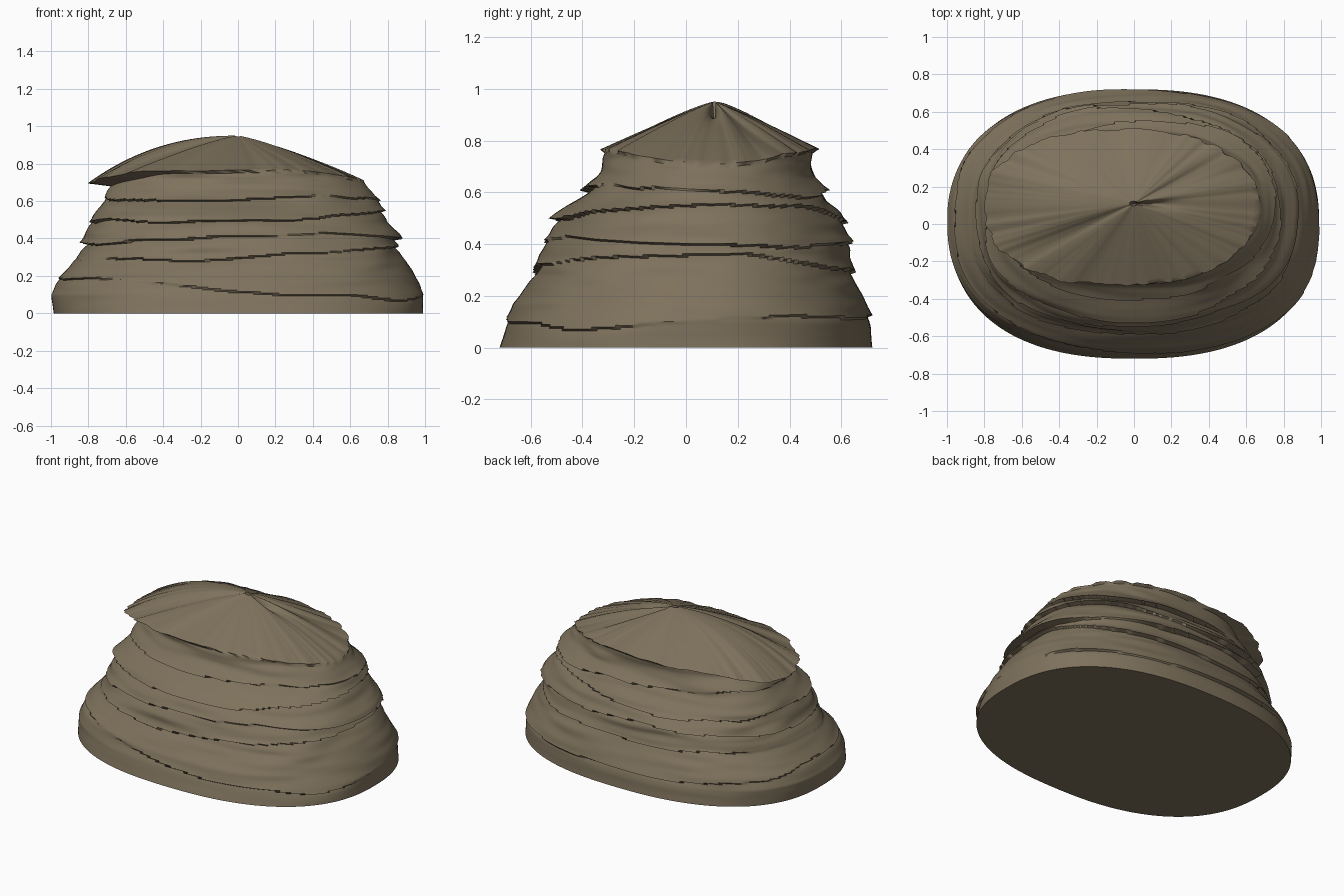
import bpy, math
from mathutils import Vector, noise

if "Cube" in bpy.data.objects:
    bpy.data.objects.remove(bpy.data.objects["Cube"])

SEG, BODY, CAP = 224, 90, 22

# outline of the rock by height: z, left x, right x, front y, back y
PROFILE = [
    (0.00, -0.985, 0.99, -0.72, 0.72),
    (0.10, -1.00, 0.99, -0.69, 0.705),
    (0.17, -0.965, 0.96, -0.665, 0.69),
    (0.28, -0.87, 0.90, -0.59, 0.65),
    (0.36, -0.825, 0.85, -0.565, 0.64),
    (0.42, -0.81, 0.845, -0.53, 0.63),
    (0.52, -0.775, 0.78, -0.475, 0.59),
    (0.60, -0.715, 0.735, -0.39, 0.54),
    (0.66, -0.69, 0.695, -0.34, 0.50),
    (0.72, -0.64, 0.65, -0.315, 0.48),
    (0.80, -0.62, 0.62, -0.31, 0.48),
]
# bedding seams: mean height, tilt across x, wave phase, ledge depth
SEAMS = [(0.13, -0.045, 0.5, 0.014), (0.31, 0.03, 2.1, 0.016),
         (0.40, 0.01, 4.0, 0.026), (0.51, 0.03, 1.2, 0.026),
         (0.61, -0.01, 3.0, 0.022)]


def extents(z):
    for a, b in zip(PROFILE, PROFILE[1:]):
        if z <= b[0]:
            f = max(0, (z - a[0]) / (b[0] - a[0]))
            return [p + (q - p) * f for p, q in zip(a[1:], b[1:])]
    return PROFILE[-1][1:]


def oval(ext, t, n):
    """Point on a lopsided superellipse and its centre."""
    c, s = math.cos(t), math.sin(t)
    cx, cy = (ext[0] + ext[1]) / 2, (ext[2] + ext[3]) / 2
    x = cx + (ext[1] - ext[0]) / 2 * math.copysign(abs(c) ** (2 / n), c)
    y = cy + (ext[3] - ext[2]) / 2 * math.copysign(abs(s) ** (2 / n), s)
    return Vector((x, y, 0)), Vector((cx, cy, 0))


def rough(t, z, freq, seed):
    return noise.noise(Vector((math.cos(t) * freq, math.sin(t) * freq, z + seed)))


def rim_height(t):
    c = math.cos(t)
    return 0.765 - (0.07 if c < 0 else 0.055) * abs(c) ** 4 + 0.008 * rough(t, 0, 3, 9)


def body_point(t, f):
    z = f * (rim_height(t) - 0.015)
    p, c = oval(extents(z), t, 2.4 - 0.1 * f)
    push = 0
    for z0, tilt, phase, depth in SEAMS:
        d = z - (z0 + tilt * math.cos(t) + 0.018 * math.sin(2 * t + phase)
                 + 0.02 * rough(t, 0, 2, phase))
        amount = depth * max(0.15, min(1.3, 0.8 + 1.5 * rough(t, 0, 1.6, phase + 20)))
        # lip just above the seam, undercut just below
        push += amount * (math.exp(-d / 0.035) if d > 0 else -0.7 * math.exp(d / 0.025))
    push += 0.02 * rough(t, z * 5, 1.5, 40) * min(1, z * 6)
    push += 0.012 * rough(t, z * 22, 2.5, 60) * min(1, z * 3)
    p += (p - c).normalized() * push
    p.z = z
    return p


def cap_point(t, s):
    c = math.cos(t)
    edge, mid = oval((-0.80, 0.665, -0.325, 0.505), t, 2.25)
    edge += (edge - mid).normalized() * (0.025 * rough(t, 0, 7, 3) + 0.012 * rough(t, 0, 18, 5))
    peak = Vector((0, 0.11, 0))
    p = peak.lerp(edge, s)
    power = 1.08 + (1.2 if c < 0 else 0.25) * c * c
    z0 = rim_height(t)
    z = z0 + (0.95 - z0) * (1 - s ** power)
    # split running out from the summit, and two soft creases
    da = math.atan2(math.sin(t), c)
    z -= 0.10 * math.exp(-(da / 0.22) ** 2) * math.exp(-s * 5)
    z -= 0.025 * math.exp(-((da - 0.65) / 0.2) ** 2) * 4 * s * (1 - s)
    z -= 0.025 * math.exp(-((da + 2.45) / 0.25) ** 2) * 4 * s * (1 - s)
    p.z = z + 0.01 * rough(t, s, 2, 70) * s * (1 - s)
    return p


# stack the rings: body from the ground up, then cap from rim to summit
angles = [2 * math.pi * i / SEG for i in range(SEG)]
rings = [[body_point(t, k / BODY) for t in angles] for k in range(BODY + 1)]
rings += [[cap_point(t, max(0.03, 1 - k / CAP)) for t in angles] for k in range(CAP + 1)]
verts = [p for r in rings for p in r] + [Vector((0, 0.11, 0.86))]
faces = [tuple(reversed(range(SEG)))]
for k in range(len(rings) - 1):
    for i in range(SEG):
        j = (i + 1) % SEG
        faces.append((k * SEG + i, k * SEG + j, (k + 1) * SEG + j, (k + 1) * SEG + i))
last = (len(rings) - 1) * SEG
faces += [(last + i, last + (i + 1) % SEG, len(verts) - 1) for i in range(SEG)]

mesh = bpy.data.meshes.new("layered_rock")
mesh.from_pydata(verts, [], faces)
mesh.update()
rock = bpy.data.objects.new("layered_rock", mesh)
bpy.context.collection.objects.link(rock)

stone = bpy.data.materials.new("brown_stone")
stone.diffuse_color = (0.21, 0.168, 0.108, 1)
stone.use_nodes = True
stone.node_tree.nodes["Principled BSDF"].inputs["Base Color"].default_value = stone.diffuse_color
mesh.materials.append(stone)

bpy.context.view_layer.objects.active = rock
rock.select_set(True)
bpy.ops.object.shade_smooth_by_angle(angle=math.radians(40))
